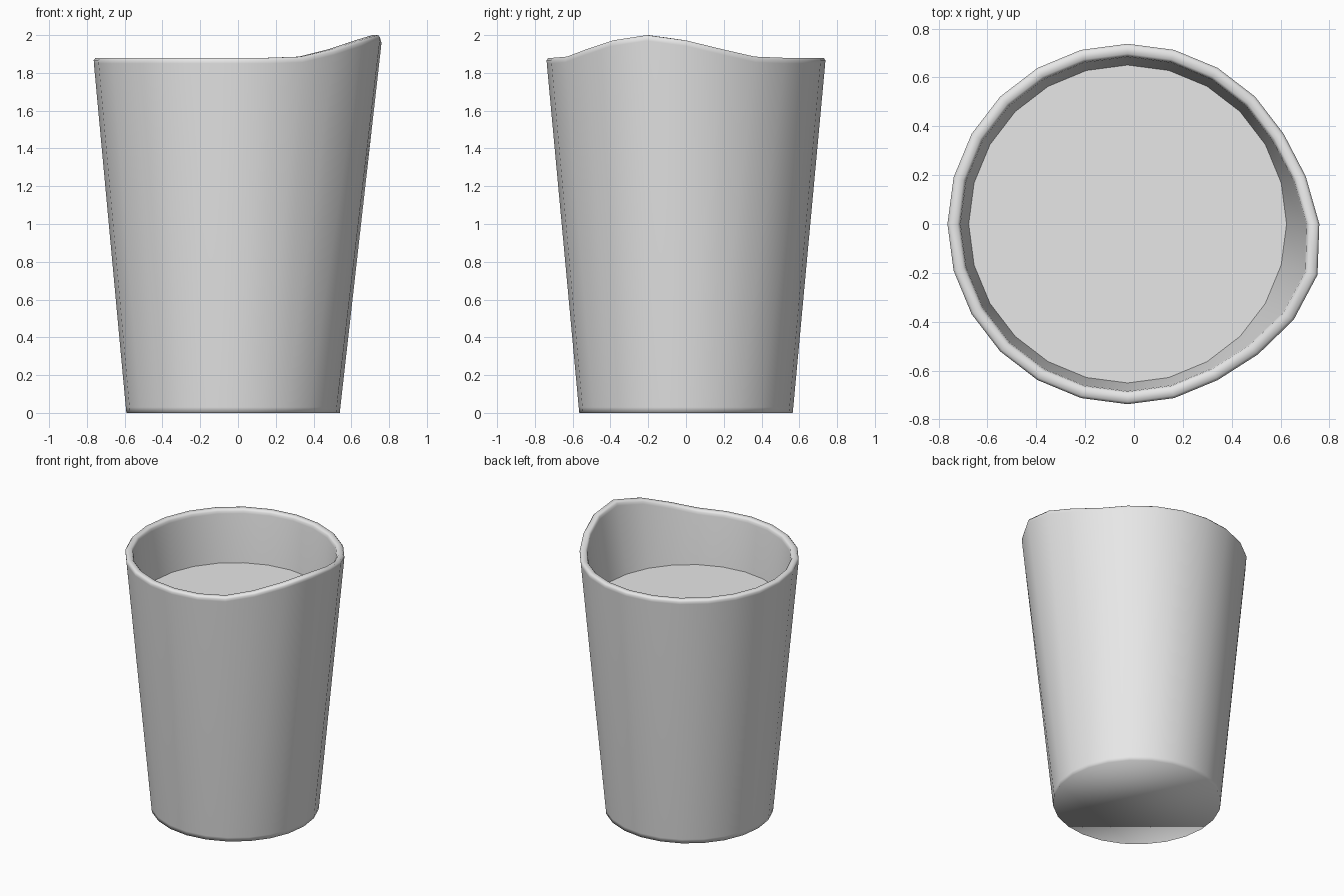
import bpy, bmesh
from math import cos, sin, radians

cube = bpy.data.objects.get("Cube")
if cube:
    bpy.data.objects.remove(cube)

SIDES = 24
CENTRE_X = -0.026
LIP_SIDE = -1                                   # side on which the lip peaks
LIP_RISE = [0.12, 0.092, 0.045, 0.006]          # by distance from the peak
LIP_FLARE = [0.067, 0.047, 0.017, 0.0]

grey = bpy.data.materials.new("light grey")
grey.use_nodes = True
grey.diffuse_color = (0.8, 0.8, 0.8, 1)
grey.node_tree.nodes["Principled BSDF"].inputs["Base Color"].default_value = (0.8, 0.8, 0.8, 1)


def ring(bm, radius, z, lip=0.0):
    """Ring of vertices; lip is how strongly it follows the pouring lip."""
    verts = []
    for i in range(SIDES):
        step = abs((i - LIP_SIDE + SIDES // 2) % SIDES - SIDES // 2)
        rise = LIP_RISE[step] if step < len(LIP_RISE) else 0
        flare = LIP_FLARE[step] if step < len(LIP_FLARE) else 0
        a = radians(360 * i / SIDES)
        r = radius + flare * lip
        verts.append(bm.verts.new((CENTRE_X + r * cos(a), r * sin(a), z + rise * lip)))
    return verts


def finish(bm, name, smooth):
    mesh = bpy.data.meshes.new(name)
    for f in bm.faces:
        f.smooth = smooth
    bm.to_mesh(mesh)
    bm.free()
    mesh.materials.append(grey)
    obj = bpy.data.objects.new(name, mesh)
    bpy.context.collection.objects.link(obj)
    return obj


# Cup: base, tapered wall, rounded rim with pouring lip, inner wall
bm = bmesh.new()
profile = [
    (0.565, 0.0, 0), (0.568, 0.03, 0),
    (0.737, 1.85, 1), (0.738, 1.868, 1), (0.728, 1.88, 1),
    (0.697, 1.88, 1), (0.687, 1.868, 1), (0.684, 1.85, 1),
    (0.650, 1.49, 0),
]
rings = [ring(bm, *p) for p in profile]
for low, high in zip(rings, rings[1:]):
    for i in range(SIDES):
        j = (i + 1) % SIDES
        bm.faces.new((low[i], low[j], high[j], high[i]))
bm.faces.new(rings[0][::-1])
finish(bm, "cup", True)

# Flat fill inside the cup
bm = bmesh.new()
bm.faces.new(ring(bm, 0.651, 1.5))
finish(bm, "cup_fill", False)
